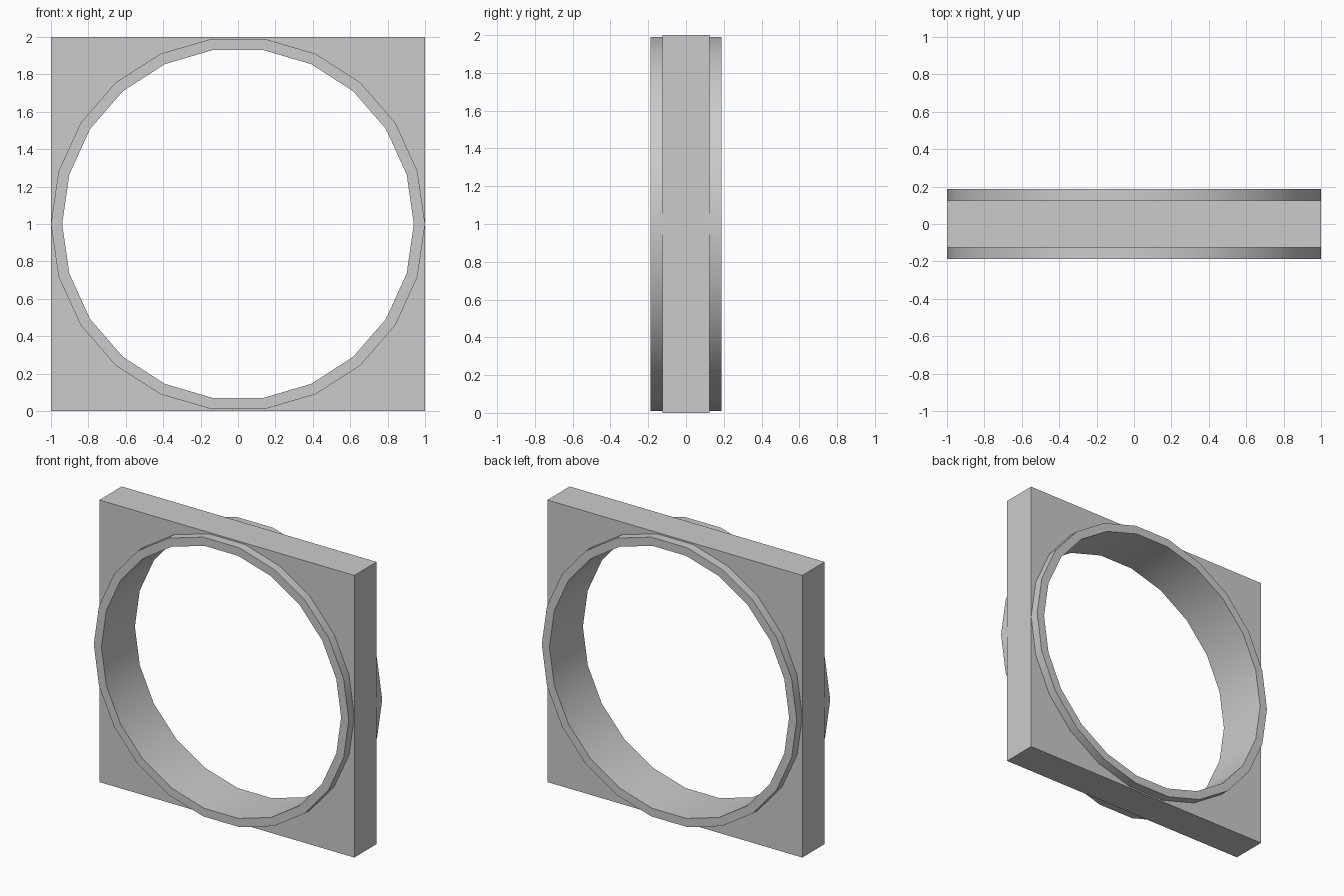
import bpy, bmesh, math

if "Cube" in bpy.data.objects:
    bpy.data.objects.remove(bpy.data.objects["Cube"])

N = 22                    # sides of the round opening
R_OUT, R_IN = 1.0, 0.94   # collar radii
Y_PLATE, Y_COLLAR = 0.125, 0.1875
CZ = 1.0                  # height of the centre

bm = bmesh.new()


def loop(r, y):
    pts = [2 * math.pi * i / N for i in range(N)]
    return [bm.verts.new((r * math.cos(a), y, CZ + r * math.sin(a))) for a in pts]


def bridge(a, b):
    for i in range(N):
        j = (i + 1) % N
        bm.faces.new((a[i], a[j], b[j], b[i]))


rims, inners = [], []
for s in (-1, 1):
    # raised collar: outer wall and flat end face
    base = loop(R_OUT, s * Y_PLATE)
    outer = loop(R_OUT, s * Y_COLLAR)
    inner = loop(R_IN, s * Y_COLLAR)
    bridge(base, outer)
    bridge(outer, inner)
    inners.append(inner)

    # square plate face, as upper and lower halves around the collar
    tr, tl, bl, br = [bm.verts.new((x, s * Y_PLATE, z))
                      for x, z in ((1, 2), (-1, 2), (-1, 0), (1, 0))]
    h = N // 2
    bm.faces.new(base[:h + 1] + [tl, tr])
    bm.faces.new(base[h:] + [base[0], br, bl])
    rims.append([base[0], tr, tl, base[h], bl, br])

# inside wall of the opening
bridge(*inners)

# outer edges of the plate
a, b = rims
for i in range(6):
    j = (i + 1) % 6
    bm.faces.new((a[i], a[j], b[j], b[i]))

bmesh.ops.recalc_face_normals(bm, faces=bm.faces)
mesh = bpy.data.meshes.new("square_frame_with_collar")
bm.to_mesh(mesh)
bm.free()
frame = bpy.data.objects.new("square_frame_with_collar", mesh)
bpy.context.collection.objects.link(frame)

# smooth round walls, sharp corners
bpy.context.view_layer.objects.active = frame
frame.select_set(True)
bpy.ops.object.shade_smooth_by_angle(angle=math.radians(30))
